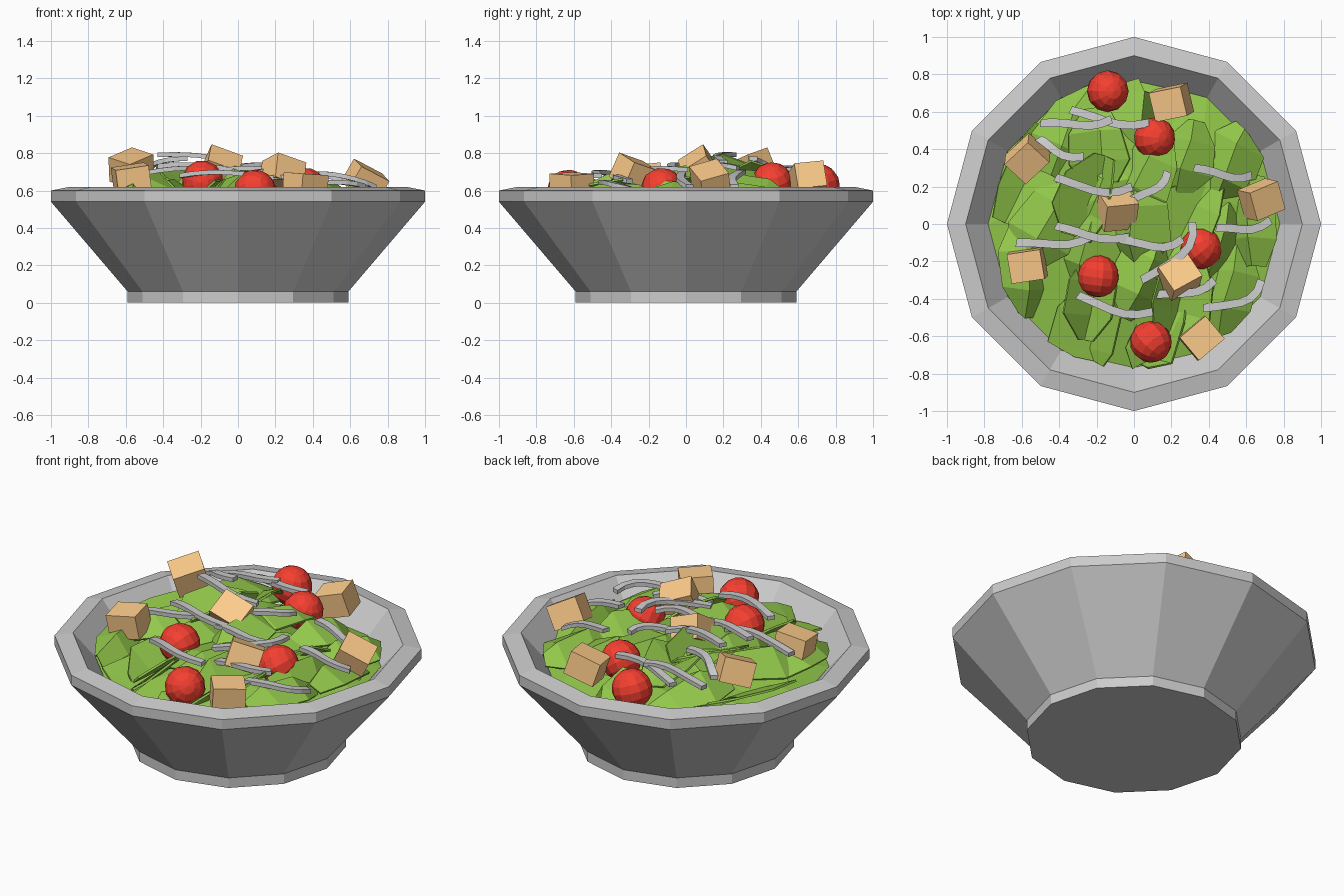
import bpy, bmesh, math, random
from mathutils import Vector, Euler, Matrix

if "Cube" in bpy.data.objects:
    bpy.data.objects.remove(bpy.data.objects["Cube"])

random.seed(11)


def material(name, rgb):
    m = bpy.data.materials.new(name)
    m.diffuse_color = (*rgb, 1)
    m.use_nodes = True
    m.node_tree.nodes["Principled BSDF"].inputs["Base Color"].default_value = m.diffuse_color
    return m


GREEN = material("leaf_green", (0.29, 0.58, 0.07))
RED = material("tomato_red", (0.92, 0.05, 0.03))
TAN = material("toast", (1.0, 0.61, 0.26))
TOMATOES = [(-0.14, 0.71, 0.63), (0.11, 0.46, 0.64), (0.36, -0.13, 0.61),
            (-0.19, -0.28, 0.65), (0.09, -0.63, 0.60)]


def finish(bm, name, mat=None):
    bmesh.ops.recalc_face_normals(bm, faces=bm.faces)
    me = bpy.data.meshes.new(name)
    bm.to_mesh(me)
    bm.free()
    ob = bpy.data.objects.new(name, me)
    bpy.context.collection.objects.link(ob)
    if mat:
        me.materials.append(mat)
    return ob


# Twelve-sided bowl, turned from one closed profile
def lathe(name, profile, sides):
    bm = bmesh.new()
    rings = []
    for r, z in profile:
        rings.append([bm.verts.new((r * math.cos(2 * math.pi * i / sides),
                                    r * math.sin(2 * math.pi * i / sides), z))
                      for i in range(sides)])
    for a, b in zip(rings, rings[1:]):
        for i in range(sides):
            j = (i + 1) % sides
            bm.faces.new((a[i], a[j], b[j], b[i]))
    bm.faces.new(rings[0])
    bm.faces.new(rings[-1])
    return finish(bm, name)


lathe("bowl", [(0.59, 0), (0.59, 0.06), (1, 0.54), (1, 0.60),
               (0.9, 0.62), (0.77, 0.47), (0.5, 0.14)], 12)


# Height of the heap (dented under the tomatoes), and the bowl wall limit
def heap(x, y):
    r = min(1, math.hypot(x, y) / 0.79)
    z = 0.48 + 0.16 * (1 - r ** 3)
    z += 0.10 * math.exp(-((x + 0.2) ** 2 + (y - 0.33) ** 2) / 0.08)
    for tx, ty, _ in TOMATOES:
        z -= 0.06 * math.exp(-((x - tx) ** 2 + (y - ty) ** 2) / 0.03)
    return z


def keep_inside(p):
    limit = min(0.78, 0.86 - (0.62 - p.z) * 0.85)
    r = math.hypot(p.x, p.y)
    if r > limit:
        p.x *= limit / r
        p.y *= limit / r
    return p


# Rough mound of lettuce under the leaves
bm = bmesh.new()
centre = bm.verts.new((0, 0, 0.62))
prev = None
for k, r in enumerate((0.25, 0.5, 0.78)):
    ring = []
    for i in range(12):
        a = 2 * math.pi * (i + 0.5 * (k % 2)) / 12
        x, y = r * math.cos(a), r * math.sin(a)
        ring.append(bm.verts.new((x, y, heap(x, y) - 0.03 * (k < 2))))
    for i in range(12):
        j = (i + 1) % 12
        if prev is None:
            bm.faces.new((centre, ring[i], ring[j]))
        else:
            bm.faces.new((prev[i], ring[i], ring[j]))
            bm.faces.new((prev[i], ring[j], prev[j]))
    prev = ring
finish(bm, "lettuce_mound", GREEN)


# Folded lettuce leaves lying mostly along y
def leaf(bm, x, y):
    length, width = random.uniform(0.4, 0.58), random.uniform(0.13, 0.19)
    fold = random.choice((-1, 1, 1)) * random.uniform(0.10, 0.16)
    rot = Euler((random.uniform(-0.15, 0.15), random.uniform(-0.4, 0.4),
                 random.uniform(-0.5, 0.1))).to_matrix()
    base = Vector((x, y, heap(x, y) + 0.03))
    rows = []
    for t, w in ((-0.5, 0.45), (-0.2, 1), (0.2, 0.9), (0.5, 0.4)):
        row = []
        for s in (-1, 0, 1):
            p = Vector((s * w * width + random.uniform(-0.02, 0.02), t * length,
                        fold * w * (0.5 - abs(s)) - 0.2 * t * t))
            p = rot @ p + base
            p.z = min(p.z, heap(p.x, p.y) + 0.09)
            row.append(bm.verts.new(keep_inside(p)))
        rows.append(row)
    for a, b in zip(rows, rows[1:]):
        for i in range(2):
            bm.faces.new((a[i], a[i + 1], b[i + 1], b[i]))


bm = bmesh.new()
for count, radius in ((1, 0), (5, 0.28), (6, 0.46), (9, 0.62)):
    for i in range(count):
        a = 2 * math.pi * (i + random.uniform(-0.2, 0.2)) / count
        leaf(bm, radius * math.cos(a), radius * math.sin(a))
leaves = finish(bm, "lettuce_leaves", GREEN)
solid = leaves.modifiers.new("thickness", "SOLIDIFY")
solid.thickness = 0.012

# Cherry tomatoes
for i, p in enumerate(TOMATOES):
    bm = bmesh.new()
    bmesh.ops.create_uvsphere(bm, u_segments=12, v_segments=8, radius=0.112)
    bmesh.ops.transform(bm, verts=bm.verts, matrix=Matrix.Translation(p)
                        @ Euler((0.5 * i, 0.3, i)).to_matrix().to_4x4())
    finish(bm, f"tomato_{i + 1}", RED)

# Croutons: position, tilt
for i, (p, tilt) in enumerate([((-0.57, 0.35, 0.72), (0.25, -0.3, 0.75)),
                               ((0.20, 0.65, 0.66), (0.1, -0.3, 0.2)),
                               ((-0.09, 0.07, 0.72), (0.6, 0.35, 0.1)),
                               ((0.68, 0.13, 0.65), (0.3, 0.45, 0.4)),
                               ((-0.57, -0.22, 0.66), (0.1, -0.15, 0.15)),
                               ((0.24, -0.28, 0.69), (-0.3, 0.3, 0.5)),
                               ((0.36, -0.61, 0.62), (0.05, 0.05, 0.7))]):
    bm = bmesh.new()
    bmesh.ops.create_cube(bm, size=1)
    m = Matrix.LocRotScale(Vector(p), Euler(tilt), Vector((0.18, 0.16, 0.14)))
    bmesh.ops.transform(bm, verts=bm.verts, matrix=m)
    finish(bm, f"crouton_{i + 1}", TAN)


# Curled cheese shreds: flat section swept along a wavy bent path
def shred(name, a, b, c, z0, z1):
    a, b, c = Vector(a), Vector(b), Vector(c)
    ctrl = 2 * b - (a + c) / 2
    bm = bmesh.new()
    rings = []
    for k in range(7):
        t = k / 6
        p = a * (1 - t) ** 2 + ctrl * 2 * t * (1 - t) + c * t * t
        d = ((ctrl - a) * (1 - t) + (c - ctrl) * t).normalized()
        z = z0 + (z1 - z0) * t + 0.07 * t * (1 - t)
        n = Vector((-d.y, d.x)) * 0.022
        p += n * 0.5 * math.sin(2 * math.pi * t)
        rings.append([bm.verts.new((p.x + s * n.x, p.y + s * n.y, z + h))
                      for s, h in ((-1, -0.012), (1, -0.012), (1, 0.012), (-1, 0.012))])
    for r, q in zip(rings, rings[1:]):
        for i in range(4):
            bm.faces.new((r[i], r[(i + 1) % 4], q[(i + 1) % 4], q[i]))
    bm.faces.new(rings[0])
    bm.faces.new(rings[-1])
    finish(bm, name)


for i, s in enumerate([((-0.50, 0.54), (-0.30, 0.53), (-0.12, 0.56), 0.67, 0.72),
                       ((-0.34, 0.61), (-0.15, 0.55), (0.08, 0.54), 0.67, 0.71),
                       ((-0.51, 0.46), (-0.42, 0.39), (-0.27, 0.36), 0.70, 0.77),
                       ((-0.42, 0.25), (-0.22, 0.18), (-0.01, 0.20), 0.79, 0.75),
                       ((-0.03, 0.12), (0.10, 0.18), (0.18, 0.28), 0.72, 0.72),
                       ((0.32, 0.30), (0.48, 0.26), (0.63, 0.26), 0.70, 0.62),
                       ((-0.63, -0.10), (-0.42, -0.11), (-0.22, -0.06), 0.66, 0.72),
                       ((-0.42, -0.01), (-0.25, -0.06), (-0.02, -0.07), 0.73, 0.71),
                       ((-0.08, -0.08), (0.10, -0.12), (0.26, -0.08), 0.71, 0.69),
                       ((0.44, -0.02), (0.58, -0.03), (0.73, 0.02), 0.69, 0.62),
                       ((0.31, 0.01), (0.25, -0.17), (0.04, -0.30), 0.71, 0.69),
                       ((-0.30, -0.38), (-0.12, -0.46), (0.10, -0.47), 0.68, 0.68),
                       ((0.10, -0.38), (0.28, -0.37), (0.43, -0.30), 0.66, 0.65),
                       ((0.37, -0.45), (0.57, -0.42), (0.68, -0.30), 0.64, 0.61)]):
    shred(f"cheese_shred_{i + 1}", *s)
